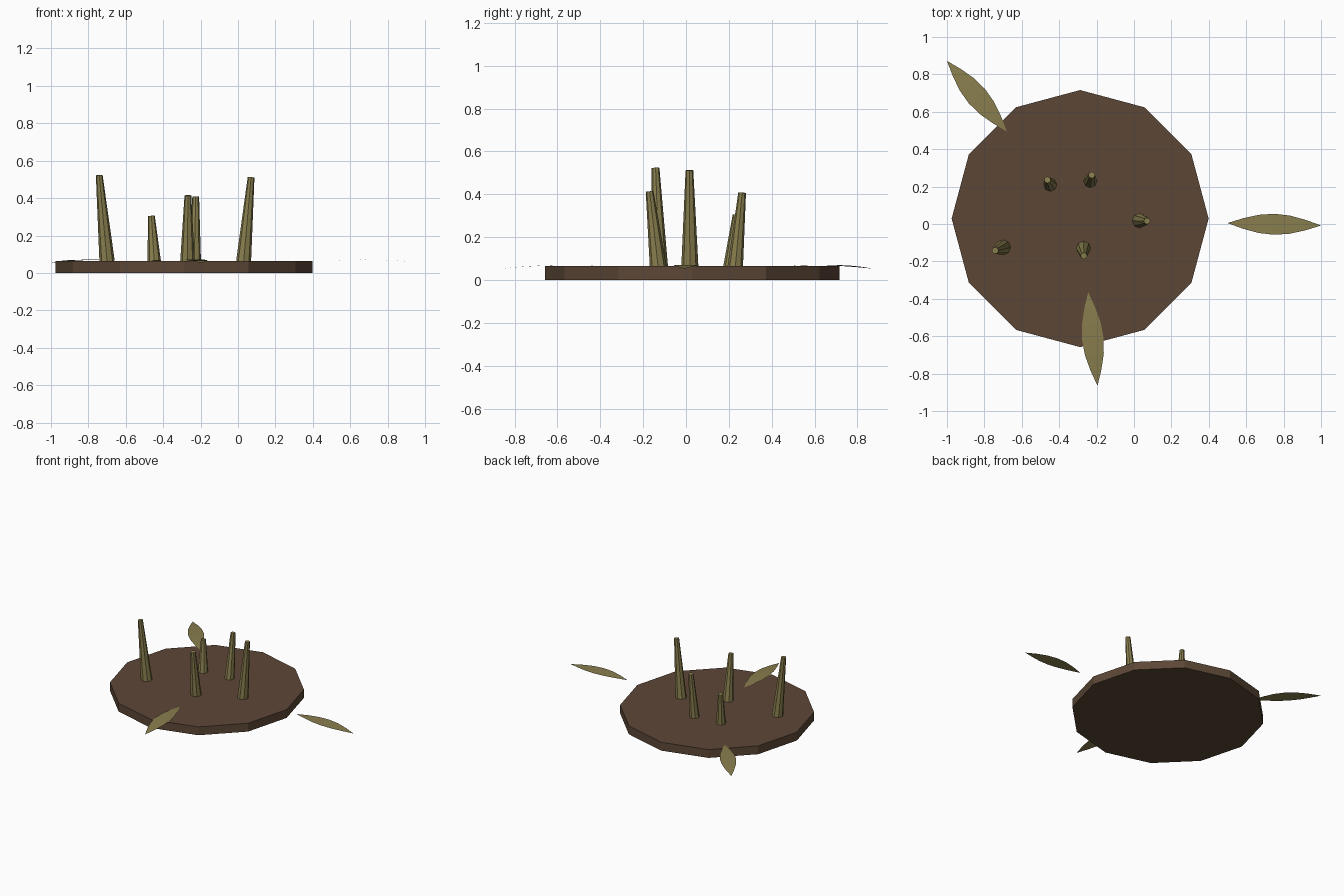
import bpy, bmesh, math
from mathutils import Vector

cube = bpy.data.objects.get("Cube")
if cube:
    bpy.data.objects.remove(cube, do_unlink=True)


def material(name, rgb):
    mat = bpy.data.materials.new(name)
    mat.use_nodes = True
    mat.diffuse_color = (*rgb, 1)
    bsdf = next(n for n in mat.node_tree.nodes if n.type == 'BSDF_PRINCIPLED')
    bsdf.inputs["Base Color"].default_value = (*rgb, 1)
    bsdf.inputs["Roughness"].default_value = 0.9
    return mat


soil_brown = material("soil brown", (0.107, 0.063, 0.037))
dry_green = material("dry green", (0.25, 0.21, 0.076))


def add_object(name, bm, mat):
    mesh = bpy.data.meshes.new(name)
    bm.to_mesh(mesh)
    bm.free()
    mesh.materials.append(mat)
    obj = bpy.data.objects.new(name, mesh)
    bpy.context.collection.objects.link(obj)
    return obj


def frustum(name, base, top, r_base, r_top, sides, mat):
    """Tapered prism from base to top, with the axis free to lean."""
    base, top = Vector(base), Vector(top)
    axis = top - base
    bm = bmesh.new()
    bmesh.ops.create_cone(bm, cap_ends=True, segments=sides, radius1=r_base,
                          radius2=r_top, depth=axis.length)
    turn = Vector((0, 0, 1)).rotation_difference(axis.normalized())
    for v in bm.verts:
        v.co = turn @ v.co + (base + top) / 2
    return add_object(name, bm, mat)


def leaf(name, base, tip, half_width, segments=6):
    """Thin pointed blade, arched along its length and drooping at the tip."""
    base, tip = Vector(base), Vector(tip)
    side = (tip - base).cross(Vector((0, 0, 1))).normalized()
    bm = bmesh.new()
    rows = []
    for i in range(segments + 1):
        t = i / segments
        center = base.lerp(tip, t)
        center.z += 0.04 * t * (1 - t)
        w = half_width * math.sin(math.pi * t)
        if i in (0, segments):
            rows.append([bm.verts.new(center)])
        else:
            rows.append([bm.verts.new(center + side * w),
                         bm.verts.new(center - side * w)])
    for a, b in zip(rows, rows[1:]):
        bm.faces.new(a + b[::-1])
    bm.normal_update()
    for f in bm.faces:
        if f.normal.z < 0:
            f.normal_flip()
    return add_object(name, bm, dry_green)


# Twelve-sided soil disc
SOIL_TOP = 0.065
frustum("soil_disc", (-0.288, 0.029, 0), (-0.288, 0.029, SOIL_TOP),
        0.687, 0.687, 12, soil_brown)

# Leaning cut stalks: base x, base y, top x, top y, top z, base radius
stalks = [
    (-0.700, -0.125, -0.742, -0.142, 0.523, 0.041),
    (-0.448, 0.210, -0.463, 0.236, 0.304, 0.036),
    (-0.270, -0.130, -0.268, -0.170, 0.414, 0.039),
    (-0.234, 0.230, -0.226, 0.262, 0.408, 0.036),
    (0.030, 0.018, 0.070, 0.016, 0.512, 0.040),
]
for n, (bx, by, tx, ty, tz, r) in enumerate(stalks, 1):
    frustum(f"stalk_{n}", (bx, by, SOIL_TOP - 0.003), (tx, ty, tz), r, 0.018,
            8, dry_green)

# Fallen leaves around the rim
LEAF_BASE, LEAF_TIP = 0.066, 0.053
leaf("leaf_left", (0.5, 0.005, LEAF_BASE), (1.0, -0.008, LEAF_TIP), 0.056)
leaf("leaf_back", (-0.68, 0.495, LEAF_BASE), (-1.0, 0.872, LEAF_TIP), 0.058)
leaf("leaf_front", (-0.245, -0.365, LEAF_BASE), (-0.195, -0.865, LEAF_TIP), 0.058)
